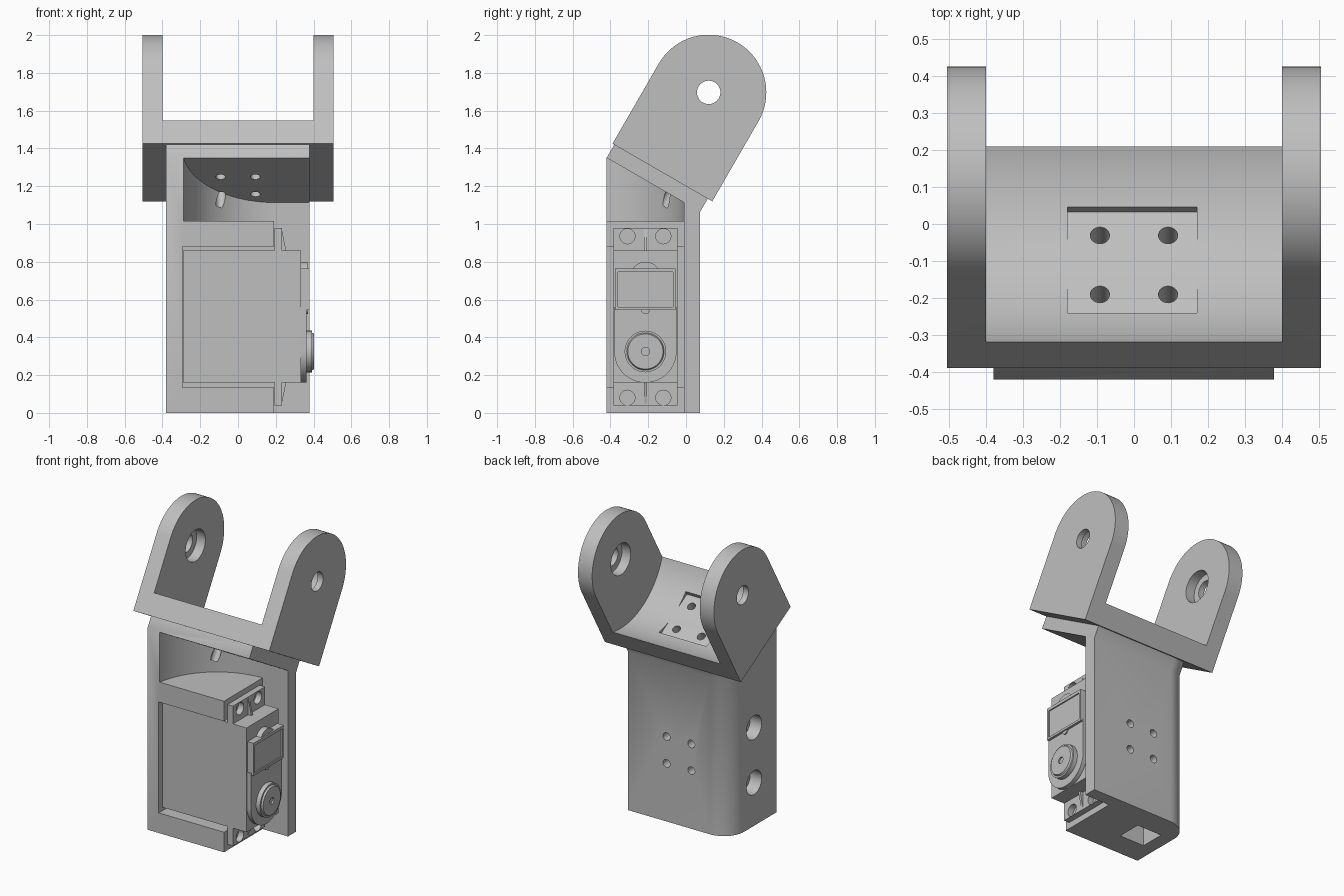
import bpy, bmesh, math
from mathutils import Matrix, Vector

cube = bpy.data.objects.get("Cube")
if cube:
    bpy.data.objects.remove(cube, do_unlink=True)

grey = bpy.data.materials.new("plain_grey")
grey.use_nodes = True
COLOUR = (0.52, 0.52, 0.52, 1)
grey.diffuse_color = COLOUR
grey.node_tree.nodes["Principled BSDF"].inputs["Base Color"].default_value = COLOUR

# Tilted frame shared by the fork and the sloped top of the body
TILT = Matrix.Translation((0, -0.125, 1.2725)) @ Matrix.Rotation(math.radians(-30), 4, 'X')
UP = TILT.to_3x3() @ Vector((0, 0, 1))
SLAB = 0.08
AXES = {'X': lambda a, b, h: (h, a, b), 'Y': lambda a, b, h: (a, h, b), 'Z': lambda a, b, h: (a, b, h)}


def arc(a, b, r, start, end, n=32):
    angles = [math.radians(start + (end - start) * i / n) for i in range(n + 1)]
    return [(a + r * math.cos(t), b + r * math.sin(t)) for t in angles]


def circle(a, b, r, n=48):
    return arc(a, b, r, 0, 360, n)[:-1]


def rect(a0, a1, b0, b1):
    return [(a0, b0), (a1, b0), (a1, b1), (a0, b1)]


def prism(name, pts, axis, lo, hi, matrix=None, slope=None, top_scale=1):
    """Extrude a flat outline along an axis; slope trims it under the tilted top."""
    bm = bmesh.new()
    ca = sum(p[0] for p in pts) / len(pts)
    cb = sum(p[1] for p in pts) / len(pts)
    put = AXES[axis]
    low = [bm.verts.new(put(a, b, lo)) for a, b in pts]
    high = [bm.verts.new(put(ca + (a - ca) * top_scale, cb + (b - cb) * top_scale, hi)) for a, b in pts]
    bm.faces.new(low)
    bm.faces.new(high)
    for i in range(len(pts)):
        j = (i + 1) % len(pts)
        bm.faces.new((low[i], low[j], high[j], high[i]))
    if slope:
        bmesh.ops.bisect_plane(bm, geom=bm.verts[:] + bm.edges[:] + bm.faces[:],
                               plane_co=TILT.translation - UP * SLAB, plane_no=UP, clear_outer=True)
        rim = [e for e in bm.edges if e.is_boundary]
        cap = bmesh.ops.contextual_create(bm, geom=rim)["faces"]
        if slope == "slab":
            out = bmesh.ops.extrude_face_region(bm, geom=cap)["geom"]
            bmesh.ops.translate(bm, vec=UP * SLAB, verts=[v for v in out if isinstance(v, bmesh.types.BMVert)])
            bmesh.ops.delete(bm, geom=cap, context='FACES_ONLY')
    bmesh.ops.recalc_face_normals(bm, faces=bm.faces[:])
    if matrix:
        bm.transform(matrix)
    mesh = bpy.data.meshes.new(name)
    bm.to_mesh(mesh)
    bm.free()
    mesh.materials.append(grey)
    obj = bpy.data.objects.new(name, mesh)
    bpy.context.collection.objects.link(obj)
    return obj


def activate(obj):
    bpy.ops.object.select_all(action='DESELECT')
    obj.select_set(True)
    bpy.context.view_layer.objects.active = obj


def cut(obj, *args, **kwargs):
    tool = prism("cutter", *args, **kwargs)
    tool.hide_render = True
    activate(obj)
    mod = obj.modifiers.new("cut", 'BOOLEAN')
    mod.operation, mod.solver, mod.object = 'DIFFERENCE', 'EXACT', tool
    bpy.ops.object.modifier_apply(modifier=mod.name)
    bpy.data.objects.remove(tool, do_unlink=True)


# Housing: rounded back corner, sloped top slab
plan = [(-0.38, -0.42), (0.378, -0.42), (0.378, 0.075)] + arc(-0.23, -0.075, 0.15, 90, 180, 12)
body = prism("housing", plan, 'Z', 0, 1.8, slope="slab")
# Upper bay with a curved wall, motor pocket, open side
bay = arc(0.195, -0.5, 0.49, 180, 90) + [(0.6, -0.01), (0.6, -0.6), (-0.295, -0.6)]
cut(body, bay, 'Z', 1.015, 1.9, slope="flat")
cut(body, rect(-0.295, 0.6, -0.6, -0.01), 'Z', 0.135, 0.88)
cut(body, rect(0.19, 0.6, -0.6, -0.01), 'Z', -0.1, 1.05)
# Cable opening, side holes and back screw holes
cut(body, rect(-0.29, -0.105, -0.255, -0.09), 'Z', -0.1, 0.2)
for z in (0.29, 0.66):
    cut(body, circle(-0.18, z, 0.08), 'X', -0.6, -0.2)
for x in (-0.092, 0.092):
    for z in (0.39, 0.57):
        cut(body, circle(x, z, 0.026, 24), 'Y', -0.1, 0.2)

# Tilted fork with round-ended arms and a hollowed floor
outline = [(-0.305, 0), (0.305, 0)] + arc(0, 0.49, 0.305, 0, 180, 48)
fork = prism("fork_bracket", outline, 'X', -0.505, 0.505, TILT)
hollow = arc(0, 0.49, 0.464, 180, 360, 64) + [(0.464, 1), (-0.464, 1)]
cut(fork, hollow, 'X', -0.4, 0.4, TILT)
cut(fork, rect(-0.18, 0.17, -0.165, 0.165), 'Z', 0.029, 0.3, TILT)
cut(fork, circle(0, 0.49, 0.062), 'X', -0.7, 0.7, TILT)
cut(fork, circle(0, 0.49, 0.105), 'X', -0.465, 0.465, TILT)
for x in (-0.092, 0.092):
    for u in (-0.092, 0.092):
        for part in (fork, body):
            cut(part, circle(x, u, 0.026, 24), 'Z', -0.15, 0.3, TILT)

# Motor case and mounting flange
MID = -0.215
case = prism("motor_case", rect(-0.29, 0.333, -0.385, -0.045), 'Z', 0.16, 0.86)
flange = prism("motor_flange", rect(-0.385, -0.045, 0.04, 0.98), 'X', 0.192, 0.232)
for y in (MID - 0.095, MID + 0.095):
    for z in (0.08, 0.935):
        cut(flange, circle(y, z, 0.04, 32), 'X', 0.1, 0.3)
upper_rib = prism("upper_rib", [(0.23, 0.86), (0.255, 0.86), (0.232, 0.97)], 'Y', MID - 0.008, MID + 0.008)
lower_rib = prism("lower_rib", [(0.23, 0.16), (0.255, 0.16), (0.232, 0.05)], 'Y', MID - 0.008, MID + 0.008)

# Gear cover, connector panel and round tabs
cover = prism("gear_cover", arc(MID, 0.325, 0.165, 180, 360) + [(-0.05, 0.56), (-0.38, 0.56)], 'X', 0.32, 0.362)
panel = prism("panel", rect(-0.375, -0.055, 0.545, 0.765), 'X', 0.32, 0.378)
cut(panel, rect(-0.36, -0.07, 0.56, 0.745), 'X', 0.37, 0.5)
top_tab = prism("top_tab", circle(MID, 0.72, 0.08), 'X', 0.32, 0.368)
low_tab = prism("low_tab", circle(MID, 0.545, 0.022, 24), 'X', 0.32, 0.37)

# Output wheel
wheel = prism("output_wheel", circle(MID, 0.325, 0.11), 'X', 0.35, 0.392)
hub = prism("output_hub", circle(MID, 0.325, 0.1), 'X', 0.39, 0.403, top_scale=0.93)
cut(hub, circle(MID, 0.325, 0.022, 24), 'X', 0.38, 0.5)

for obj in (body, fork, case, flange, cover, panel, top_tab, low_tab, wheel, hub):
    activate(obj)
    bpy.ops.object.shade_smooth_by_angle(angle=math.radians(30))
